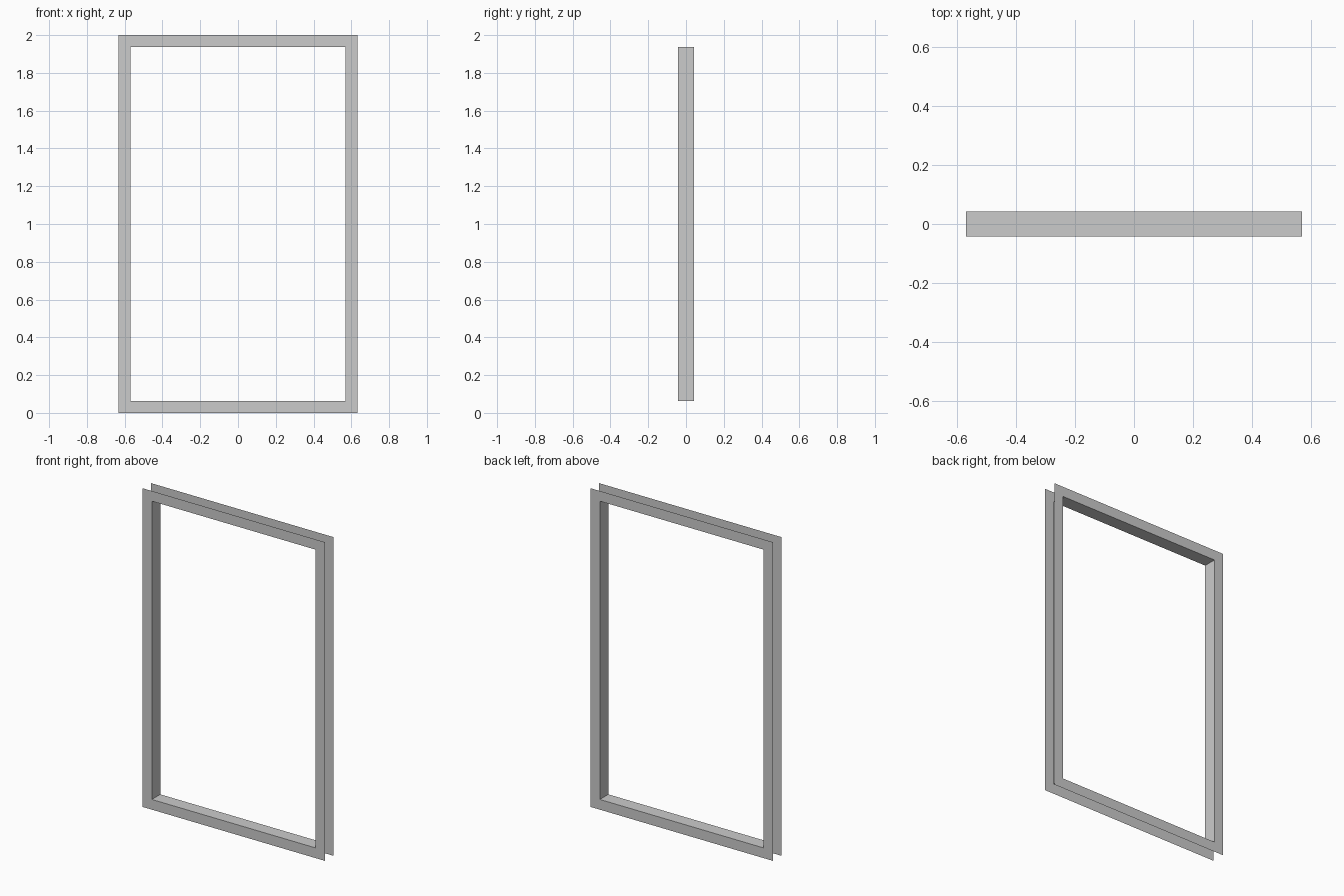
import bpy, bmesh

if "Cube" in bpy.data.objects:
    bpy.data.objects.remove(bpy.data.objects["Cube"])

HALF_W, HEIGHT = 0.633, 2.0     # outer size
BORDER, HALF_D = 0.064, 0.042   # face width and half depth

# Open C-shaped profile (inset from outer edge, y): front face, reveal, back face
profile = [(0, -HALF_D), (BORDER, -HALF_D), (BORDER, HALF_D), (0, HALF_D)]
corners = [(-1, -1), (1, -1), (1, 1), (-1, 1)]

# Sweep the profile round the four mitred corners
bm = bmesh.new()
rings = []
for inset, y in profile:
    rings.append([bm.verts.new((sx * (HALF_W - inset), y,
                                HEIGHT / 2 + sz * (HEIGHT / 2 - inset)))
                  for sx, sz in corners])
for a, b in zip(rings, rings[1:]):
    for i in range(4):
        j = (i + 1) % 4
        bm.faces.new((a[i], a[j], b[j], b[i]))

mesh = bpy.data.meshes.new("window_frame")
bm.to_mesh(mesh)
bm.free()
bpy.context.collection.objects.link(bpy.data.objects.new("window_frame", mesh))
